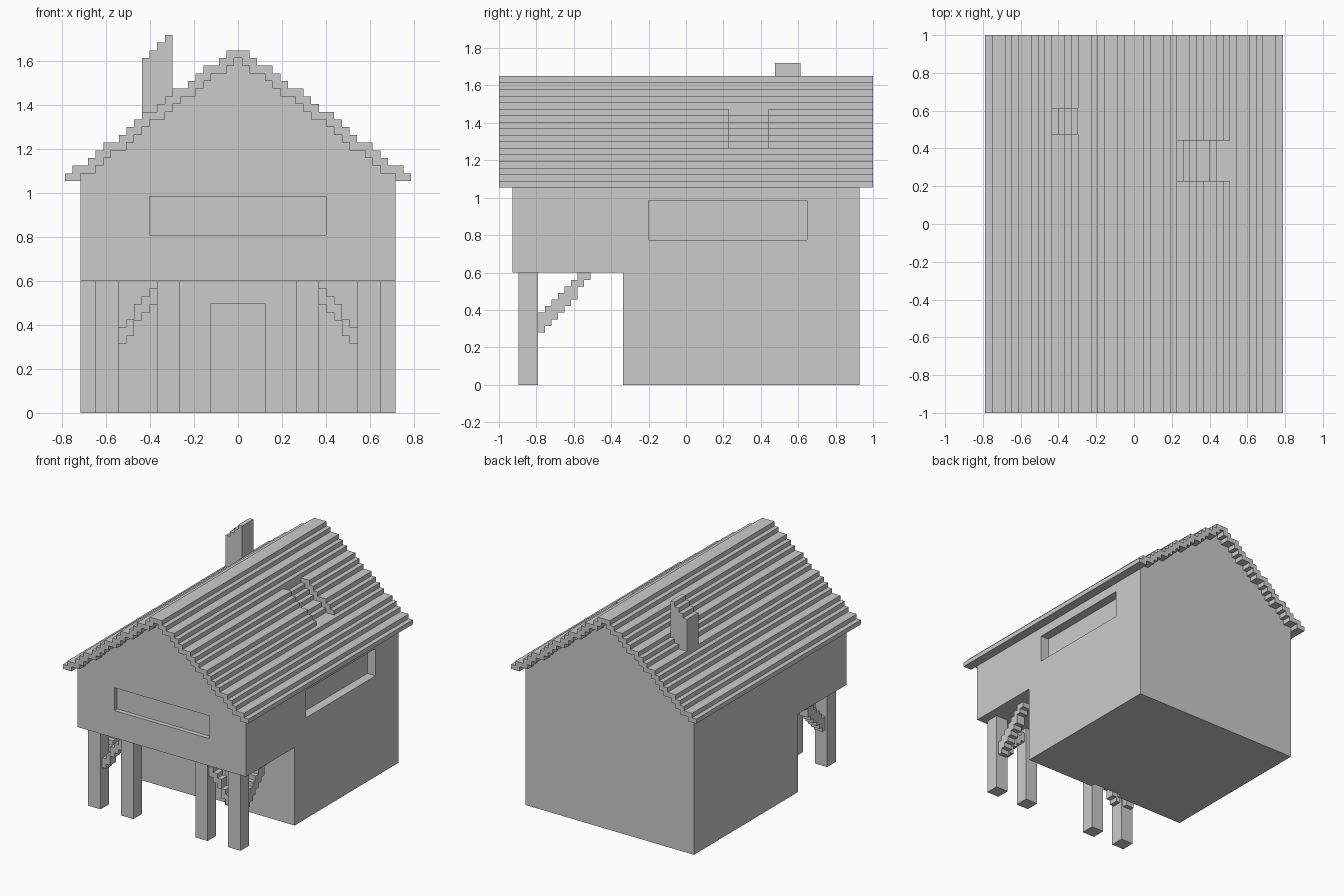
import bpy, bmesh

if "Cube" in bpy.data.objects:
    bpy.data.objects.remove(bpy.data.objects["Cube"])

U = 0.035            # step size of the whole model
EAVE = 1.055
TOP = EAVE + 17 * U
# half-widths (in steps) of each roof layer, eave to ridge
OUTER = [22.5, 21.5, 19.5, 18.5, 17.5, 15.5, 14.5, 13.5, 12.5,
         10.5, 9.5, 8.5, 6.5, 5.5, 4.5, 2.5, 1.5]
INNER = [w - 1 for w in OUTER[1:]]


def prism(name, pts, lo, hi, axis='Y'):
    """Extrude a 2D profile (u, z) along axis Y or X."""
    bm = bmesh.new()
    f = bm.faces.new([bm.verts.new((u, lo, z) if axis == 'Y' else (lo, u, z)) for u, z in pts])
    r = bmesh.ops.extrude_face_region(bm, geom=[f])
    d = (0, hi - lo, 0) if axis == 'Y' else (hi - lo, 0, 0)
    bmesh.ops.translate(bm, vec=d, verts=[v for v in r['geom'] if isinstance(v, bmesh.types.BMVert)])
    bmesh.ops.recalc_face_normals(bm, faces=bm.faces)
    me = bpy.data.meshes.new(name)
    bm.to_mesh(me)
    bm.free()
    ob = bpy.data.objects.new(name, me)
    bpy.context.collection.objects.link(ob)
    return ob


def box(name, x0, x1, y0, y1, z0, z1):
    return prism(name, [(x0, z0), (x1, z0), (x1, z1), (x0, z1)], y0, y1)


def cut(ob, name, *dims):
    c = box(name, *dims)
    c.hide_render = True
    c.hide_viewport = True
    m = ob.modifiers.new(name, 'BOOLEAN')
    m.operation, m.solver, m.object = 'DIFFERENCE', 'EXACT', c


def stairs(widths):
    """Stepped right-hand outline climbing from the eave."""
    pts = []
    for k, w in enumerate(widths):
        pts += [(w * U, EAVE + k * U), (w * U, EAVE + (k + 1) * U)]
    return pts


def mirrored(pts):
    return [(-x, z) for x, z in reversed(pts)]


def brace(name, start, step, offsets, z0, height, lo, hi, axis):
    """Diagonal stepped strut; top is limited to the porch ceiling."""
    low, up = [], []
    for i, o in enumerate(offsets):
        a, b = start + i * step, start + (i + 1) * step
        zb, zt = z0 + o * U, min(z0 + o * U + height, 0.6)
        low += [(a, zb), (b, zb)]
        up += [(a, zt), (b, zt)]
    pts = []
    for p in low + up[::-1]:
        if p not in pts:
            pts.append(p)
    return prism(name, pts, lo, hi, axis)


# stepped roof shell with a sunken skylight on the right slope
outer, inner = stairs(OUTER), stairs(INNER)
roof = prism("roof", outer + mirrored(outer) + mirrored(inner)[::-1] + inner[::-1], -1, 1)
cut(roof, "skylight_cutter", 6.5 * U, 0.6, 0.228, 0.442, EAVE + 6 * U, EAVE + 12 * U)

# house body with gable, porch undercut, windows and door
W = 20.5 * U
house = prism("house_body", [(W, 0)] + inner[1:] + mirrored(inner[1:]) + [(-W, 0)], -0.928, 0.928)
cut(house, "porch_cutter", -1, 1, -1.2, -0.337, -0.2, 0.6)
cut(house, "front_window_cutter", -0.403, 0.403, -1.2, -0.893, 0.81, 0.985)
cut(house, "side_window_cutter", W - 0.07, 1, -0.2, 0.648, 0.775, 0.985)
cut(house, "door_cutter", -0.124, 0.124, -0.5, -0.302, -0.1, 0.495)

# chimney with a slanted, stepped top
chim = [(-8.5 * U, 1.33), (-8.5 * U, TOP + 2 * U)]
for i in range(4):
    z = TOP + (2 - i) * U
    chim += [(-(8.5 + i) * U, z), (-(9.5 + i) * U, z)]
chim = [chim[0]] + chim[2:] + [(-12.5 * U, 1.33)]
prism("chimney", chim, 0.475, 0.612)

# porch posts and braces, both sides
for s, side in ((1, "right"), (-1, "left")):
    for a, b, n in ((0.543, 0.648, "outer"), (0.263, 0.368, "inner")):
        box(f"{side}_{n}_post", *sorted((s * a, s * b)), -0.895, -0.79, 0, 0.6)
    brace(f"{side}_front_brace", s * 0.543, -s * U, [0, 1, 3, 4, 5], 0.315, 0.075,
          -0.877, -0.807, 'Y')
    brace(f"{side}_side_brace", -0.79, U, [0, 1, 2, 3, 4, 5, 7, 8], 0.28, 0.105,
          s * 0.56, s * 0.63, 'X')
